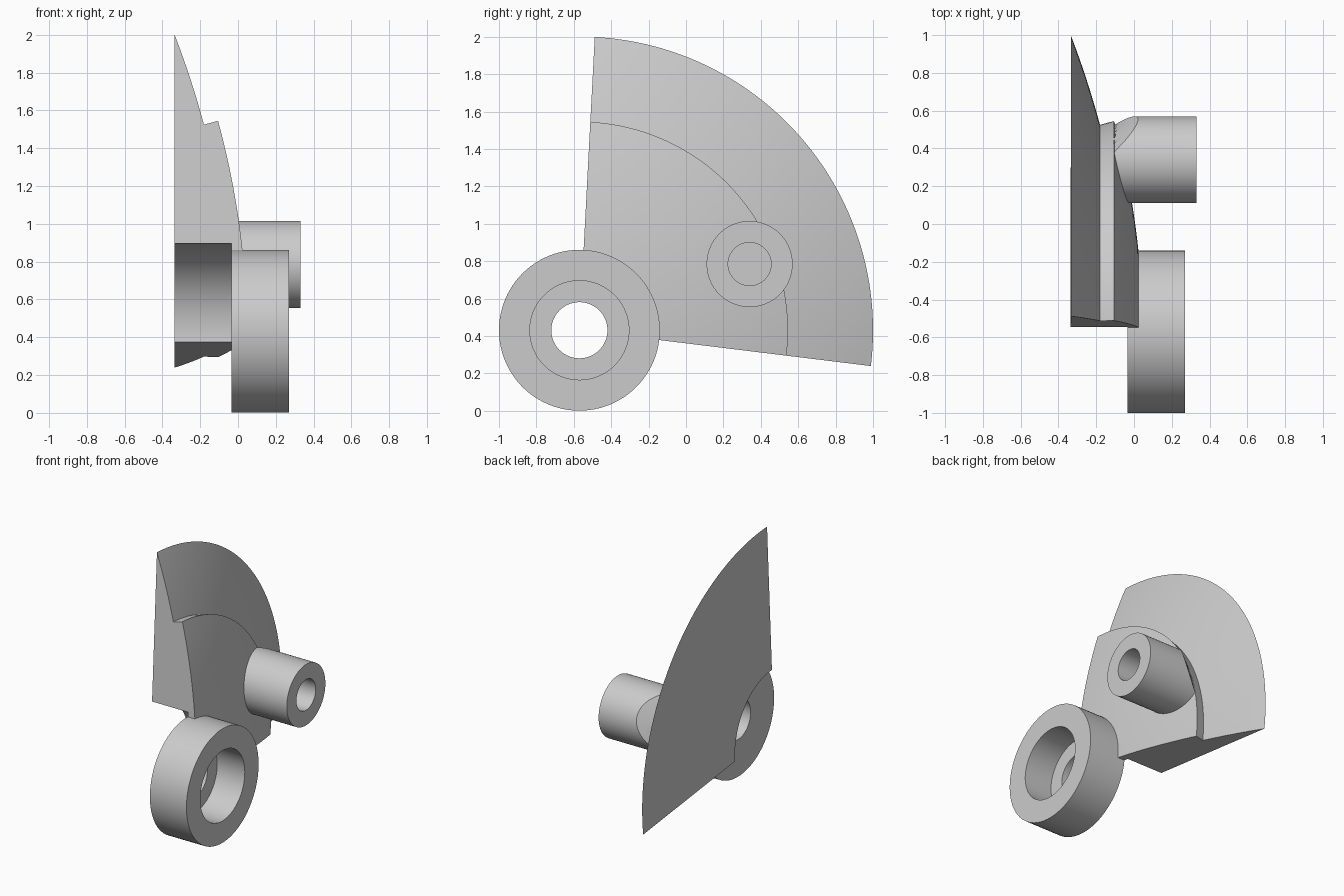
import bpy
import bmesh
from math import cos, sin, radians, hypot

if "Cube" in bpy.data.objects:
    bpy.data.objects.remove(bpy.data.objects["Cube"], do_unlink=True)

GREY = (0.6, 0.6, 0.6, 1.0)
metal = bpy.data.materials.new("plain grey")
metal.use_nodes = True
metal.diffuse_color = GREY
metal.node_tree.nodes["Principled BSDF"].inputs["Base Color"].default_value = GREY

PIVOT = (-0.57, 0.431)       # y, z of the fan and ring axis
BOSS = (0.34, 0.785)         # y, z of the boss axis
STEP_R, STEP_X = 1.115, -0.105


def revolve(name, profile, centre, start=0, end=360, steps=96, adjust=None):
    """Sweep a closed (radius, x) profile about an axis parallel to x."""
    full = end - start == 360
    bm = bmesh.new()
    rings = []
    for i in range(steps if full else steps + 1):
        a = radians(start + (end - start) * i / steps)
        rings.append([bm.verts.new((x, centre[0] + r * cos(a), centre[1] + r * sin(a)))
                      for r, x in profile])
    n = len(profile)
    for i in range(steps):
        a, b = rings[i], rings[(i + 1) % len(rings)]
        for j in range(n):
            k = (j + 1) % n
            if profile[j][0] or profile[k][0]:
                bm.faces.new((a[j], a[k], b[k], b[j]))
    if not full:
        bm.faces.new(rings[0])
        bm.faces.new(rings[-1])
    if adjust:
        for v in bm.verts:
            adjust(v)
    bmesh.ops.remove_doubles(bm, verts=bm.verts, dist=1e-5)
    bmesh.ops.recalc_face_normals(bm, faces=bm.faces)
    mesh = bpy.data.meshes.new(name)
    bm.to_mesh(mesh)
    bm.free()
    mesh.materials.append(metal)
    obj = bpy.data.objects.new(name, mesh)
    bpy.context.collection.objects.link(obj)
    bpy.ops.object.select_all(action="DESELECT")
    obj.select_set(True)
    bpy.context.view_layer.objects.active = obj
    bpy.ops.object.shade_smooth_by_angle(angle=radians(25))
    return obj


def dome(r0, r1, height, count=12):
    """Shallow domed stretch of the fan profile."""
    radii = [r0 + (r1 - r0) * i / count for i in range(count + 1)]
    return [(r, height - r * r / 8.2) for r in radii]


# Stepped domed fan with a flat back and a clearance cut round the ring
fan = [(0.465, -0.335)] + dome(1.57, 1.095, -0.034)
fan += dome(STEP_R, 0.425, 0.046) + [(0.425, -0.035), (0.465, -0.035)]
revolve("fan_sector", fan, PIVOT, -7, 87, 64)

# Pivot ring with a counterbore and a smaller through hole
ring = [(0.15, -0.035), (0.43, -0.035), (0.43, 0.27),
        (0.265, 0.27), (0.265, 0.04), (0.15, 0.04)]
revolve("pivot_ring", ring, PIVOT)


# Boss with a blind bore; its overhang past the step is cut to a cone
def trim_overhang(v):
    if v.co.x < STEP_X + 0.001:
        r = hypot(v.co.y - PIVOT[0], v.co.z - PIVOT[1])
        v.co.x = STEP_X + max(0, r - STEP_R) * 1.38


boss = [(0.23 * i / 8, STEP_X) for i in range(9)]
boss += [(0.23, 0.33), (0.115, 0.33), (0.115, 0.0), (0, 0.0)]
revolve("boss", boss, BOSS, adjust=trim_overhang)
